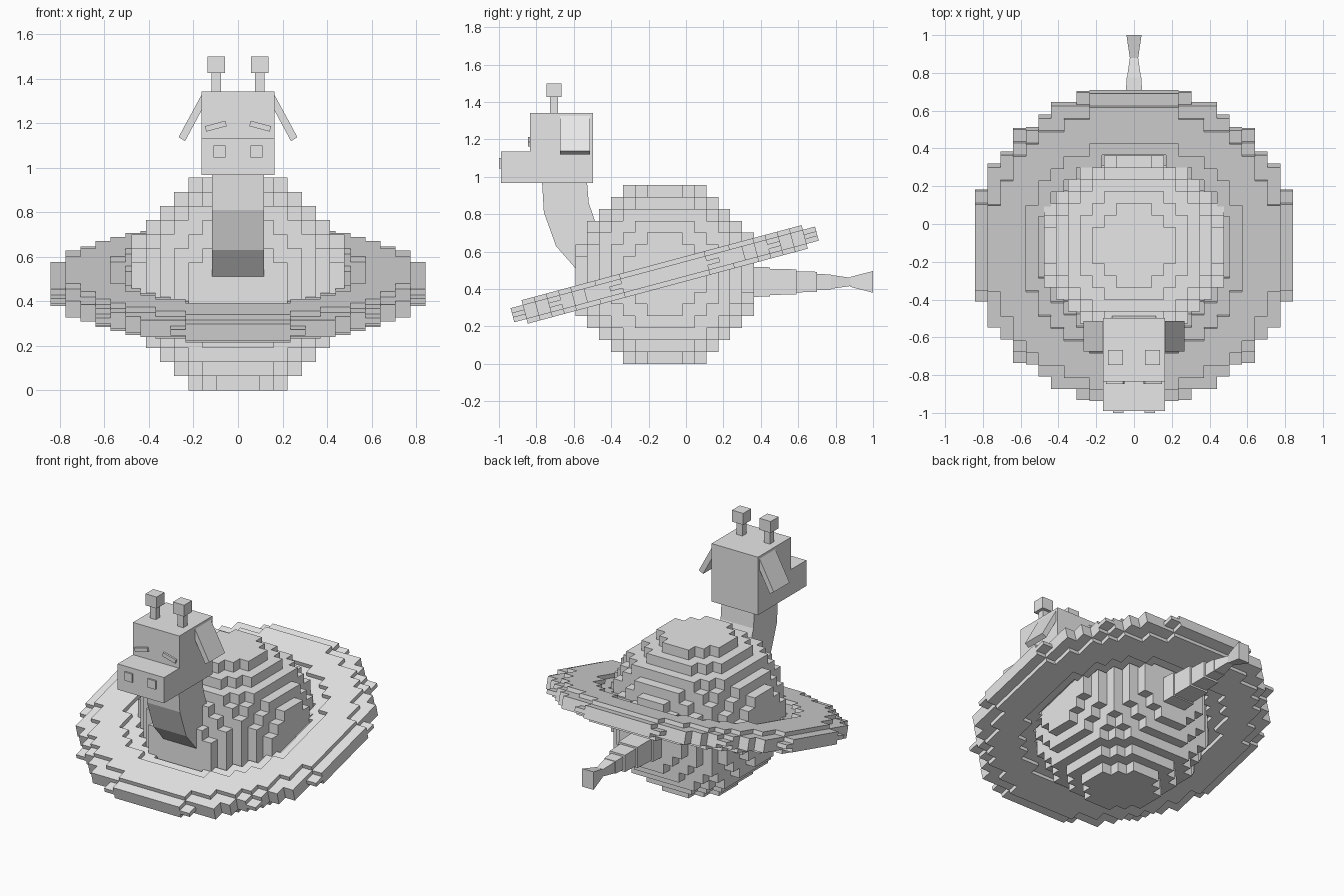
import bpy, bmesh, math
from mathutils import Vector, Matrix

cube = bpy.data.objects.get("Cube")
if cube:
    bpy.data.objects.remove(cube)

grey = bpy.data.materials.new("plain grey")
grey.use_nodes = True
GREY = (0.8, 0.8, 0.8, 1)
grey.diffuse_color = GREY
grey.node_tree.nodes["Principled BSDF"].inputs["Base Color"].default_value = GREY


def finish(name, bm):
    bmesh.ops.recalc_face_normals(bm, faces=bm.faces)
    mesh = bpy.data.meshes.new(name)
    bm.to_mesh(mesh)
    bm.free()
    mesh.materials.append(grey)
    obj = bpy.data.objects.new(name, mesh)
    bpy.context.collection.objects.link(obj)
    return obj


def box(name, centre, size, roll=0):
    bm = bmesh.new()
    m = (Matrix.Translation(centre) @ Matrix.Rotation(roll, 4, 'Y')
         @ Matrix.Diagonal((*size, 1)))
    bmesh.ops.create_cube(bm, size=1, matrix=m)
    return finish(name, bm)


def prism(name, ring_a, ring_b):
    """Close the solid between two matching outlines."""
    bm = bmesh.new()
    a = [bm.verts.new(p) for p in ring_a]
    b = [bm.verts.new(p) for p in ring_b]
    bm.faces.new(a)
    bm.faces.new(b)
    for i in range(len(a)):
        j = (i + 1) % len(a)
        bm.faces.new((a[i], a[j], b[j], b[i]))
    return finish(name, bm)


def blocks(name, inside, reach, size, matrix):
    """Outer skin of every grid block for which inside(i, j, k) holds."""
    n = range(-reach, reach + 1)
    cells = {(i, j, k) for i in n for j in n for k in n if inside(i, j, k)}
    bm = bmesh.new()
    for c in cells:
        for axis in range(3):
            for side in (-1, 1):
                step = [0, 0, 0]
                step[axis] = side
                if tuple(p + s for p, s in zip(c, step)) in cells:
                    continue
                u, v = (axis + 1) % 3, (axis + 2) % 3
                quad = []
                for du, dv in ((-1, -1), (1, -1), (1, 1), (-1, 1))[::side]:
                    p = Vector(c)
                    p[axis] += side / 2
                    p[u] += du / 2
                    p[v] += dv / 2
                    quad.append(bm.verts.new([a * b for a, b in zip(p, size)]))
                bm.faces.new(quad)
    bmesh.ops.remove_doubles(bm, verts=bm.verts, dist=0.001)
    bm.transform(matrix)
    return finish(name, bm)


# Stepped ball body and tilted flat ring around it
CENTRE = Matrix.Translation((0, -0.114, 0.478))
blocks("ball_body", lambda i, j, k: i*i + j*j + k*k < 60, 7, (0.0637,) * 3, CENTRE)

RING_SPAN = {0: (6.5, 12.75), 1: (7.4, 12.6), 2: (8.8, 11.6)}


def in_ring(i, j, k):
    if abs(k) not in RING_SPAN:
        return False
    low, high = RING_SPAN[abs(k)]
    return low < math.hypot(i, j) < high


blocks("ring", in_ring, 12, (0.0674, 0.0674, 0.026),
       CENTRE @ Matrix.Rotation(math.radians(15), 4, 'X'))

# Curved neck
neck = [(-0.77, 0.98), (-0.76, 0.81), (-0.695, 0.63), (-0.59, 0.51),
        (-0.4, 0.51), (-0.4, 0.66), (-0.487, 0.765), (-0.52, 0.86), (-0.53, 0.98)]
prism("neck", [(-0.117, y, z) for y, z in neck], [(0.117, y, z) for y, z in neck])

# Head and snout as one stepped block
head = [(-0.497, 0.968), (-0.497, 1.342), (-0.834, 1.342),
        (-0.834, 1.134), (-0.99, 1.134), (-0.99, 0.968)]
prism("head", [(-0.165, y, z) for y, z in head], [(0.165, y, z) for y, z in head])

# Paired face parts
ear = [(0.16, 1.335), (0.16, 1.265), (0.238, 1.12), (0.267, 1.138)]
for s, side in ((1, "left"), (-1, "right")):
    box(side + "_horn_stalk", (s * 0.098, -0.706, 1.385), (0.042, 0.042, 0.1))
    box(side + "_horn_tip", (s * 0.098, -0.706, 1.463), (0.08, 0.08, 0.074))
    box(side + "_eye", (s * 0.1, -0.838, 1.187), (0.095, 0.016, 0.025),
        s * math.radians(15))
    box(side + "_nostril", (s * 0.083, -0.993, 1.073), (0.055, 0.014, 0.055))
    prism(side + "_ear", [(s * x, -0.674, z) for x, z in ear],
          [(s * x, -0.513, z) for x, z in ear])

# Stepped tail: start, end, start half-size, end half-size
TAIL = [(0.25, 0.45, 0.083, 0.078), (0.45, 0.59, 0.07, 0.067),
        (0.59, 0.7, 0.056, 0.054), (0.7, 0.775, 0.042, 0.04),
        (0.775, 0.88, 0.037, 0.022), (0.88, 1.0, 0.022, 0.04)]


def square(y, half, height):
    return [(dx * half, y, 0.438 + dz * height)
            for dx, dz in ((-1, -1), (1, -1), (1, 1), (-1, 1))]


for n, (y0, y1, h0, h1) in enumerate(TAIL, 1):
    tuft = n == len(TAIL)
    prism("tail_tuft" if tuft else f"tail_segment_{n}",
          square(y0, h0, h0 + 0.005 * tuft), square(y1, h1, 0.058 if tuft else h1))
